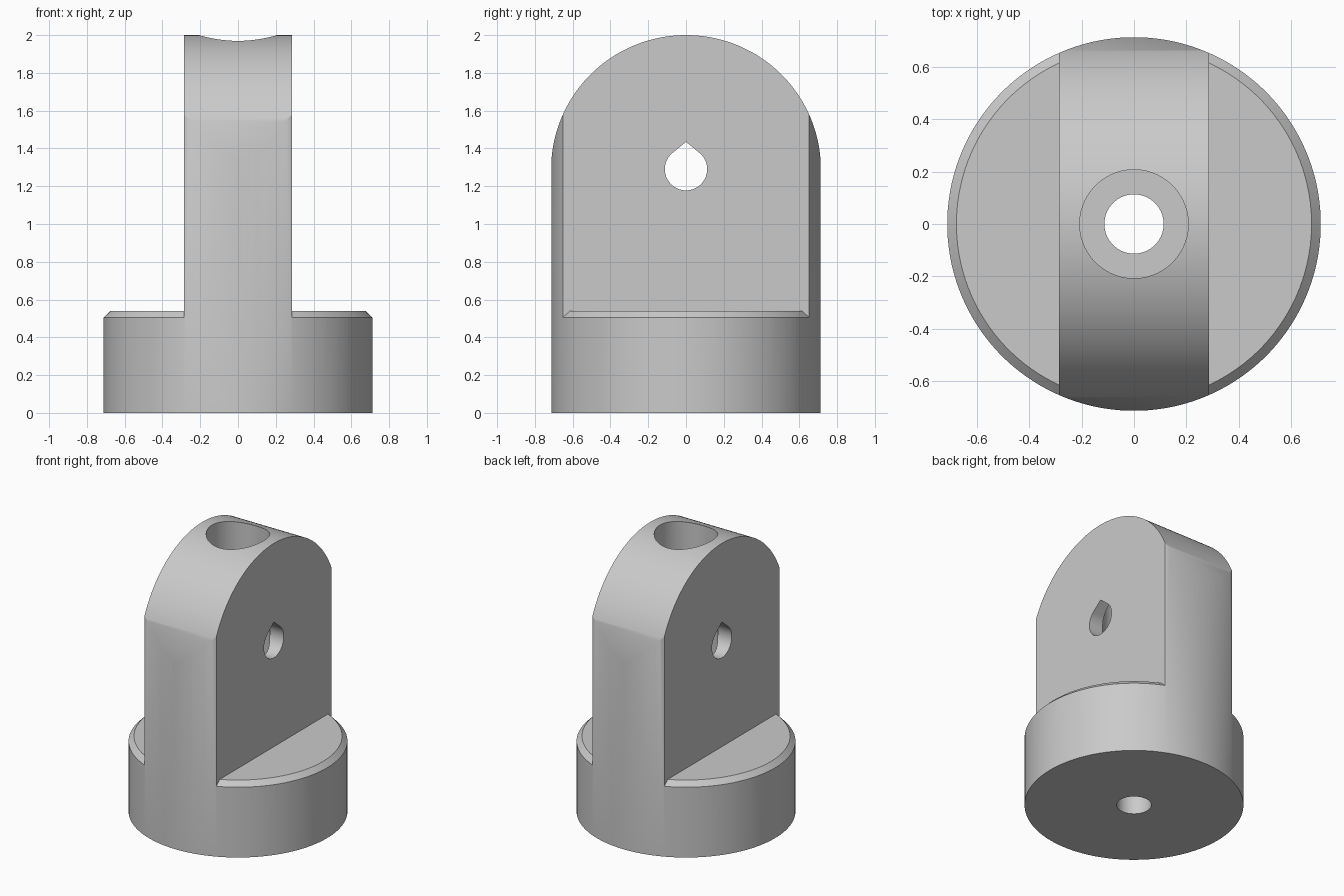
import bpy, bmesh
from math import sin, cos, pi, acos, radians
from mathutils import Matrix

old = bpy.data.objects.get("Cube")
if old:
    bpy.data.objects.remove(old, do_unlink=True)

R = 0.712         # outer radius
PIVOT = 1.29      # height of the cross hole
HALF = 0.285      # half thickness of the tang
LEDGE = 0.54      # top of the base

grey = bpy.data.materials.new("light_grey")
grey.use_nodes = True
colour = (0.59, 0.59, 0.59, 1)
grey.diffuse_color = colour
grey.node_tree.nodes["Principled BSDF"].inputs["Base Color"].default_value = colour


def make(name, bm):
    bmesh.ops.recalc_face_normals(bm, faces=bm.faces)
    mesh = bpy.data.meshes.new(name)
    bm.to_mesh(mesh)
    bm.free()
    mesh.materials.append(grey)
    ob = bpy.data.objects.new(name, mesh)
    bpy.context.collection.objects.link(ob)
    return ob


def cone(name, r1, r2, z1, z2, sides=128):
    """Upright cone, turned half a side so no corner lies on an axis."""
    bm = bmesh.new()
    place = Matrix.Translation((0, 0, (z1 + z2) / 2)) @ Matrix.Rotation(pi / sides, 4, "Z")
    bmesh.ops.create_cone(bm, cap_ends=True, segments=sides, radius1=r1,
                          radius2=r2, depth=z2 - z1, matrix=place)
    return make(name, bm)


def prism(name, points, x1, x2):
    """Extrude a y,z outline along x."""
    bm = bmesh.new()
    ends = [[bm.verts.new((x, y, z)) for y, z in points] for x in (x1, x2)]
    for loop in ends:
        bm.faces.new(loop)
    for i in range(len(points)):
        bm.faces.new((ends[0][i - 1], ends[0][i], ends[1][i], ends[1][i - 1]))
    return make(name, bm)


def combine(target, tool, operation):
    mod = target.modifiers.new(operation.lower(), "BOOLEAN")
    mod.operation, mod.object, mod.solver = operation, tool, "EXACT"
    bpy.context.view_layer.objects.active = target
    bpy.ops.object.modifier_apply(modifier=mod.name)
    bpy.data.objects.remove(tool, do_unlink=True)


# Round body with flat tang sides and a chamfered ledge on the base
body = cone("swivel_body", R, R, 0, 2.1)
for side in (-1, 1):
    box = [(-1, 0.5), (1, 0.5), (1, 2.2), (-1, 2.2)]
    cutter = prism("side_cutter", box, *sorted((side * HALF, side)))
    combine(cutter, cone("ledge_tool", R + 0.01, R - 0.035, LEDGE - 0.045, LEDGE), "DIFFERENCE")
    combine(body, cutter, "DIFFERENCE")

# Stepped bolt hole down the middle
combine(body, cone("counterbore", 0.207, 0.207, 0.4, 2.3, 64), "DIFFERENCE")
combine(body, cone("bolt_hole", 0.113, 0.113, -0.1, 0.6, 64), "DIFFERENCE")

# Teardrop cross hole
r, tip = 0.112, 0.145
half_gap = acos(r / tip)
drop = [(0, PIVOT + tip)]
for i in range(49):
    a = half_gap + (2 * pi - 2 * half_gap) * i / 48
    drop.append((r * sin(a), PIVOT + r * cos(a)))
combine(body, prism("teardrop_hole", drop, -1, 1), "DIFFERENCE")

# Domed top, with an odd side count so no ridge runs along the middle
wide = R + 0.002
arch = [(-wide, -0.1), (wide, -0.1)]
arch += [(wide * cos(pi * i / 95), PIVOT + 0.71 * sin(pi * i / 95)) for i in range(96)]
combine(body, prism("arch_tool", arch, -1.1, 1.1), "INTERSECT")

# Smooth curved walls, crisp edges
bpy.ops.object.select_all(action="DESELECT")
body.select_set(True)
bpy.context.view_layer.objects.active = body
bpy.ops.object.shade_smooth_by_angle(angle=radians(30))
